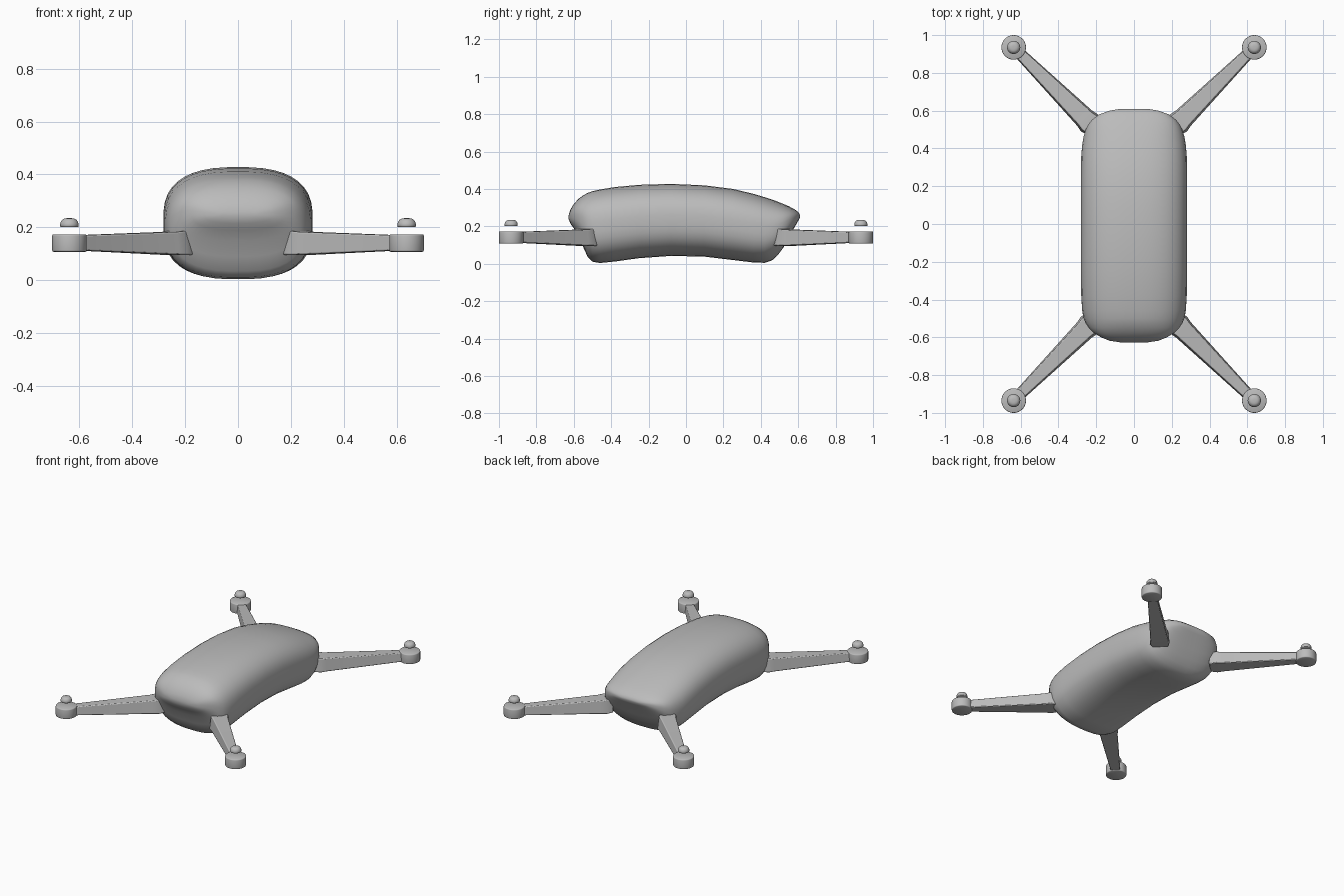
import bpy, bmesh, math
from mathutils import Vector

cube = bpy.data.objects.get("Cube")
if cube:
    bpy.data.objects.remove(cube, do_unlink=True)

GREY = (0.5, 0.5, 0.5, 1)
grey = bpy.data.materials.new("plain grey")
grey.use_nodes = True
grey.diffuse_color = GREY
grey.node_tree.nodes["Principled BSDF"].inputs["Base Color"].default_value = GREY


def finish(name, bm, angle=40):
    bmesh.ops.recalc_face_normals(bm, faces=bm.faces)
    mesh = bpy.data.meshes.new(name)
    bm.to_mesh(mesh)
    bm.free()
    obj = bpy.data.objects.new(name, mesh)
    bpy.context.collection.objects.link(obj)
    mesh.materials.append(grey)
    bpy.ops.object.select_all(action='DESELECT')
    obj.select_set(True)
    bpy.context.view_layer.objects.active = obj
    bpy.ops.object.shade_smooth_by_angle(angle=math.radians(angle))
    return obj


def loft(rings):
    """Skin a list of equal closed rings and cap both ends."""
    bm = bmesh.new()
    loops = [[bm.verts.new(p) for p in ring] for ring in rings]
    n = len(loops[0])
    for a, b in zip(loops, loops[1:]):
        for i in range(n):
            j = (i + 1) % n
            bm.faces.new((a[i], a[j], b[j], b[i]))
    bm.faces.new(loops[0])
    bm.faces.new(loops[-1])
    return bm


def rounded_section(y, top, bottom, half_width, n=40, power=2 / 2.6):
    ring = []
    for i in range(n):
        t = math.tau * (i + 0.5) / n
        c, s = math.cos(t), math.sin(t)
        x = half_width * math.copysign(abs(c) ** power, c)
        z = math.copysign(abs(s) ** power, s) * (top - bottom) / 2
        ring.append((x, y, (top + bottom) / 2 + z))
    return ring


# Body: arched shell, stations give y, top, bottom, half width
stations = [
    (-.627, .262, .238, .07), (-.618, .29, .215, .13), (-.60, .32, .19, .175),
    (-.575, .348, .15, .215), (-.55, .366, .09, .24), (-.525, .38, .035, .257),
    (-.50, .389, .011, .267), (-.46, .398, .004, .275), (-.38, .411, .012, .28),
    (-.25, .423, .03, .282), (-.08, .428, .042, .282), (.1, .42, .038, .282),
    (.25, .401, .02, .282), (.36, .375, .007, .28), (.42, .357, .005, .275),
    (.46, .344, .018, .268), (.49, .333, .045, .26), (.52, .321, .085, .247),
    (.55, .308, .14, .225), (.58, .292, .195, .185), (.60, .277, .23, .13),
    (.61, .262, .248, .07)]
finish("body", loft([rounded_section(*s) for s in stations]), 60)

# Arms: tapered trapezoid beams; distance from root, half width, bottom, top
arm_stations = [(0, .05, .097, .184), (.045, .064, .096, .186),
                (.08, .057, .097, .183), (.58, .03, .114, .17)]
MOTOR = Vector((.637, .935, 0))
ROOT = Vector((.204, .503, 0))


def arm(name, sx, sy):
    along = (MOTOR - ROOT).normalized()
    side = Vector((along.y, -along.x, 0))
    rings = []
    for d, w, low, high in arm_stations:
        ring = []
        for u, z in ((-w, low), (w, low), (w * .82, high), (-w * .82, high)):
            p = ROOT + along * d + side * u
            ring.append((p.x * sx, p.y * sy, z))
        rings.append(ring)
    obj = finish(name, loft(rings), 30)
    bevel = obj.modifiers.new("soft edges", 'BEVEL')
    bevel.width = .005
    bevel.segments = 2


def turned(name, profile, x, y, n=40):
    rings = [[(x + r * math.cos(math.tau * i / n),
               y + r * math.sin(math.tau * i / n), z) for i in range(n)]
             for r, z in profile]
    finish(name, loft(rings), 50)


motor_profile = [(.06, .108), (.064, .11), (.065, .114),
                 (.065, .168), (.064, .172), (.06, .174)]
cap_profile = [(.033, .202), (.035, .204), (.035, .213), (.032, .222),
               (.026, .23), (.018, .234), (.008, .235)]

# One arm, motor and floating cap at each corner
for end, sy in (("front", -1), ("back", 1)):
    for hand, sx in (("left", 1), ("right", -1)):
        tag = f"{end}_{hand}"
        arm(f"{tag}_arm", sx, sy)
        turned(f"{tag}_motor", motor_profile, MOTOR.x * sx, MOTOR.y * sy)
        turned(f"{tag}_rotor_cap", cap_profile, MOTOR.x * sx, MOTOR.y * sy)
